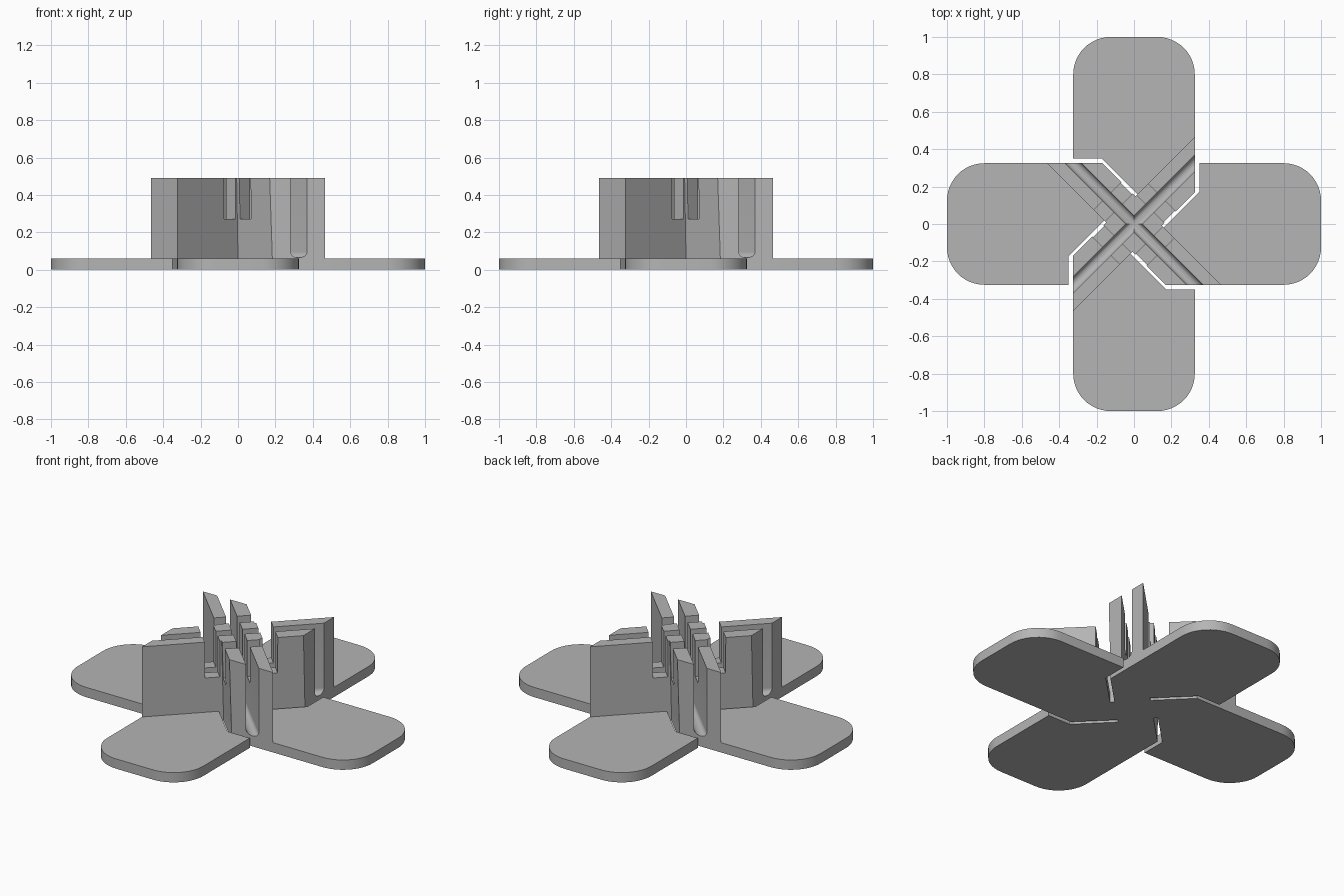
import bpy, bmesh, math
from mathutils import Matrix, Vector

cube = bpy.data.objects.get("Cube")
if cube:
    bpy.data.objects.remove(cube, do_unlink=True)

HALF, TIP, CORNER = 0.325, 1.0, 0.2       # paddle half width, reach, corner radius
BASE_H, TOP = 0.06, 0.49                  # base thickness, wall top
WALL, SLIT = 0.10, 0.125                  # diagonal offsets of wall face and far slit edge
DRAFT = 0.01
SLOT_R, SLOT_Z = 0.031, 0.064
R2 = math.sqrt(2)

grey = bpy.data.materials.new("light_grey")
grey.use_nodes = True
colour = (0.46, 0.46, 0.46, 1)
grey.diffuse_color = colour
grey.node_tree.nodes["Principled BSDF"].inputs["Base Color"].default_value = colour


def diagonal(u, v):
    """Point at distance u along the front-left diagonal and v across it."""
    return ((u + v) / R2, (v - u) / R2)


def four_fold(points):
    """Repeat an outline section around the four quarter turns."""
    out = []
    for k in range(4):
        turn = Matrix.Rotation(k * math.pi / 2, 2)
        out += [turn @ Vector(p) for p in points]
    return out


def loft(name, lower, upper):
    """Solid between two matching closed loops of 3D points."""
    bm = bmesh.new()
    a = [bm.verts.new(p) for p in lower]
    b = [bm.verts.new(p) for p in upper]
    n = len(a)
    bm.faces.new(a)
    bm.faces.new(b)
    for i in range(n):
        j = (i + 1) % n
        bm.faces.new((a[i], a[j], b[j], b[i]))
    bmesh.ops.recalc_face_normals(bm, faces=bm.faces)
    mesh = bpy.data.meshes.new(name)
    bm.to_mesh(mesh)
    bm.free()
    mesh.materials.append(grey)
    obj = bpy.data.objects.new(name, mesh)
    bpy.context.collection.objects.link(obj)
    return obj


def at_height(outline, z):
    return [(p[0], p[1], z) for p in outline]


def cut(target, cutter):
    bpy.context.view_layer.objects.active = target
    mod = target.modifiers.new("cut", 'BOOLEAN')
    mod.operation = 'DIFFERENCE'
    mod.solver = 'EXACT'
    mod.object = cutter
    bpy.ops.object.modifier_apply(modifier=mod.name)
    bpy.data.objects.remove(cutter, do_unlink=True)


def smooth(obj):
    bpy.ops.object.select_all(action='DESELECT')
    obj.select_set(True)
    bpy.context.view_layer.objects.active = obj
    bpy.ops.object.shade_smooth_by_angle(angle=math.radians(25))


# Base: four rounded paddles parted by bent slits
arm = [diagonal(WALL, -WALL), (HALF - WALL * R2, -HALF)]
for side, start in ((-1, -90), (1, 0)):
    for i in range(13):
        t = math.radians(start + 90 * i / 12)
        arm.append((TIP - CORNER + CORNER * math.cos(t),
                    side * (HALF - CORNER) + CORNER * math.sin(t)))
edge = HALF + 0.025
arm += [(edge, HALF), (edge, edge - SLIT * R2),
        ((WALL + SLIT) / R2, (WALL - SLIT) / R2)]
outline = four_fold(arm)
base = loft("paddle_base", at_height(outline, 0), at_height(outline, BASE_H))
smooth(base)


# Cross-shaped holder, its slit-side faces leaning slightly outward
def cross(offset):
    return four_fold([diagonal(WALL, -offset), (HALF - offset * R2, -HALF),
                      (HALF + WALL * R2, -HALF)])


holder = loft("cross_holder", at_height(cross(WALL), BASE_H),
              at_height(cross(WALL + DRAFT), TOP))

# Round-bottomed slots along both diagonals
profile = [(-SLOT_R, 1), (SLOT_R, 1)]
for i in range(17):
    t = math.pi * i / 16
    profile.append((SLOT_R * math.cos(t), SLOT_Z + SLOT_R - SLOT_R * math.sin(t)))
for k in range(2):
    turn = Matrix.Rotation(k * math.pi / 2, 3, 'Z')
    ends = [[turn @ Vector((*diagonal(u, v), z)) for v, z in profile] for u in (-1, 1)]
    cut(holder, loft("slot_cutter", *ends))

# Notches across the walls near the centre
for k in range(4):
    turn = Matrix.Rotation(k * math.pi / 2, 3, 'Z')
    loops = [[turn @ Vector((*diagonal(u, v), z)) for u, v in
              ((0.12, -0.13), (0.205, -0.13), (0.205, 0.13), (0.12, 0.13))]
             for z in (0.27, 0.6)]
    cut(holder, loft("notch_cutter", *loops))
smooth(holder)
